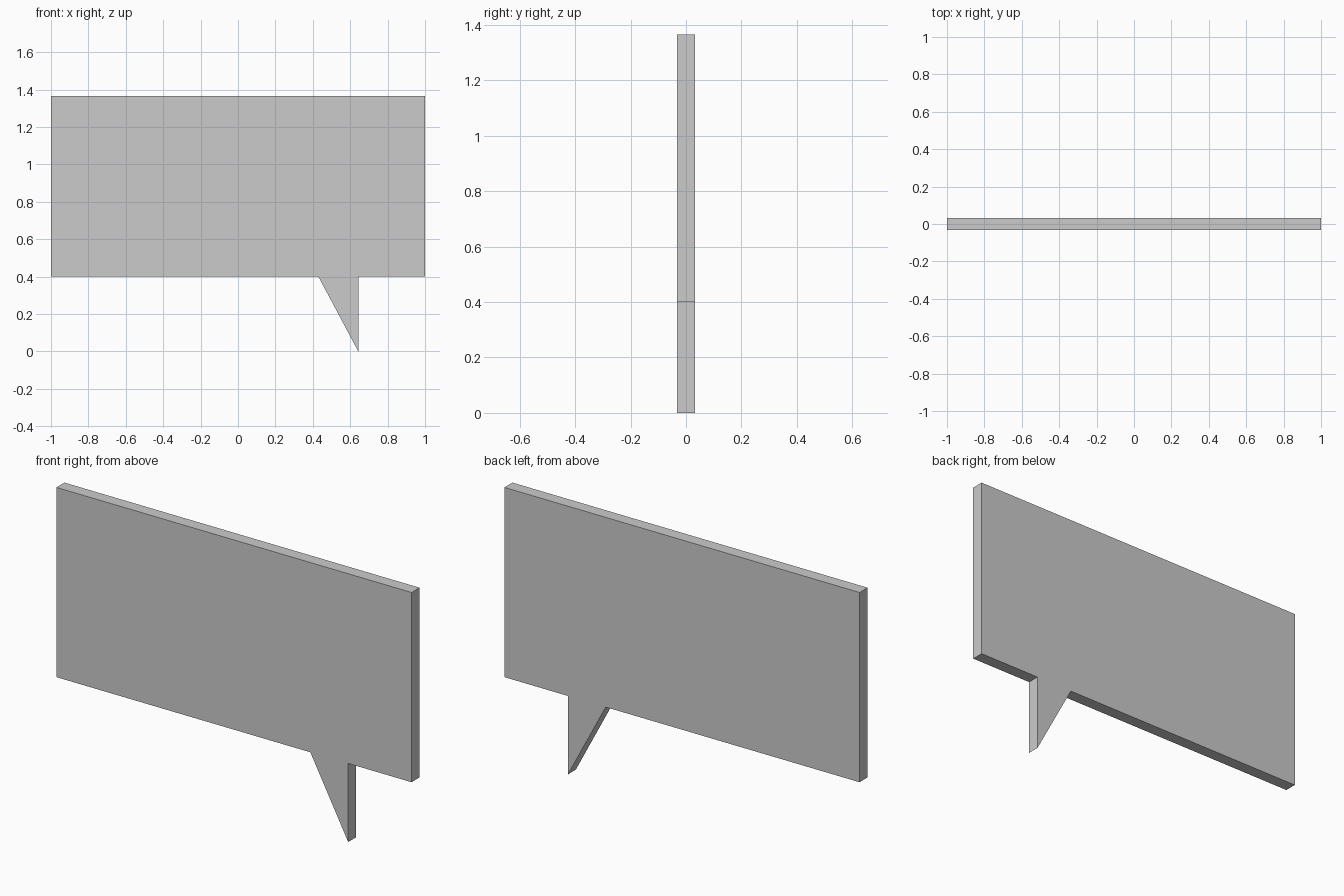
import bpy
import bmesh

if "Cube" in bpy.data.objects:
    bpy.data.objects.remove(bpy.data.objects["Cube"])

HALF_DEPTH = 0.032
BOTTOM, TOP = 0.40, 1.366

# Speech bubble outline in the front plane (x, z): rectangle with a pointed tail
outline = [
    (-1.0, BOTTOM), (0.43, BOTTOM), (0.643, 0.0), (0.643, BOTTOM),
    (1.0, BOTTOM), (1.0, TOP), (-1.0, TOP),
]

# Extrude the outline from front to back
bm = bmesh.new()
front = bm.faces.new([bm.verts.new((x, -HALF_DEPTH, z)) for x, z in outline])
result = bmesh.ops.extrude_face_region(bm, geom=[front], use_keep_orig=True)
back_verts = [g for g in result["geom"] if isinstance(g, bmesh.types.BMVert)]
bmesh.ops.translate(bm, verts=back_verts, vec=(0, 2 * HALF_DEPTH, 0))
bmesh.ops.recalc_face_normals(bm, faces=bm.faces)

mesh = bpy.data.meshes.new("speech_bubble")
bm.to_mesh(mesh)
bm.free()
bubble = bpy.data.objects.new("speech_bubble", mesh)
bpy.context.collection.objects.link(bubble)
